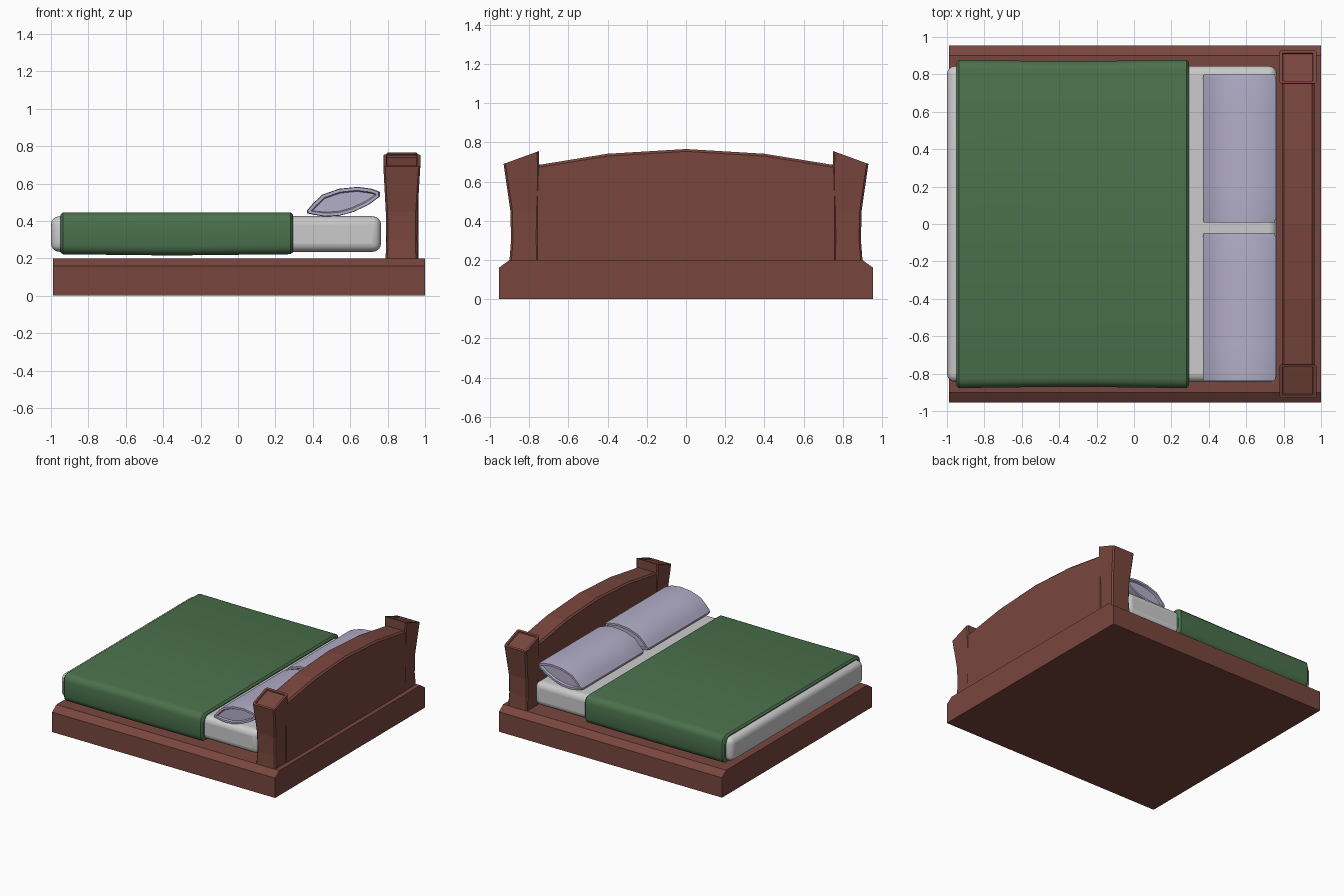
import bpy, bmesh, math

if "Cube" in bpy.data.objects:
    bpy.data.objects.remove(bpy.data.objects["Cube"])


def material(name, rgb):
    m = bpy.data.materials.new(name)
    m.diffuse_color = (*rgb, 1)
    m.use_nodes = True
    m.node_tree.nodes["Principled BSDF"].inputs["Base Color"].default_value = m.diffuse_color
    return m


WOOD = material("wood", (0.19, 0.062, 0.048))
GREEN = material("green_cloth", (0.07, 0.165, 0.072))
LILAC = material("lilac_cloth", (0.45, 0.42, 0.58))


def loft(rings):
    """Closed bmesh skinned through equal-length rings of points."""
    bm = bmesh.new()
    vs = [[bm.verts.new(p) for p in r] for r in rings]
    n = len(vs[0])
    for a, b in zip(vs, vs[1:]):
        for i in range(n):
            j = (i + 1) % n
            bm.faces.new((a[i], a[j], b[j], b[i]))
    bm.faces.new(vs[0])
    bm.faces.new(vs[-1])
    bmesh.ops.recalc_face_normals(bm, faces=bm.faces)
    return bm


def finish(bm, name, mat=None, bevel=0, segments=1, smooth=None):
    me = bpy.data.meshes.new(name)
    bm.to_mesh(me)
    bm.free()
    ob = bpy.data.objects.new(name, me)
    bpy.context.collection.objects.link(ob)
    if mat:
        me.materials.append(mat)
    if bevel:
        mod = ob.modifiers.new("bevel", 'BEVEL')
        mod.width, mod.segments = bevel, segments
        mod.limit_method, mod.angle_limit = 'ANGLE', math.radians(60)
    if smooth:
        bpy.ops.object.select_all(action='DESELECT')
        ob.select_set(True)
        bpy.context.view_layer.objects.active = ob
        bpy.ops.object.shade_smooth_by_angle(angle=math.radians(smooth))
    return ob


def mirrored(half):
    return half + [(-y, z) for y, z in reversed(half) if y]


# platform with chamfered long sides
prof = mirrored([(0.955, 0), (0.955, 0.16), (0.90, 0.2)])
finish(loft([[(x, y, z) for y, z in prof] for x in (-0.99, 1.0)]), "platform", WOOD)

# arched headboard panel
prof = mirrored([(0.77, 0.17), (0.77, 0.682), (0.4, 0.742), (0, 0.766)][:3] + [(0, 0.766)])
finish(loft([[(x, y, z) for y, z in prof] for x in (0.79, 0.965)]),
       "headboard_panel", WOOD, bevel=0.012)

# flared posts with slanted, recessed tops
for side, label in ((-1, "front"), (1, "back")):
    rings = []
    for x0, x1, y0, y1, z0, z1 in ((0.788, 0.962, 0.743, 0.902, 0.18, 0.18),
                                   (0.793, 0.958, 0.743, 0.893, 0.30, 0.30),
                                   (0.790, 0.960, 0.745, 0.896, 0.45, 0.45),
                                   (0.777, 0.975, 0.750, 0.931, 0.756, 0.690)):
        rings.append([(x0, side * y0, z0), (x1, side * y0, z0),
                      (x1, side * y1, z1), (x0, side * y1, z1)])
    bm = loft(rings)
    uprights = [e for e in bm.edges
                if abs(e.verts[0].co.z - e.verts[1].co.z) > 0.09]
    bmesh.ops.bevel(bm, geom=uprights, offset=0.01, segments=1, affect='EDGES')
    bm.normal_update()
    top = [f for f in bm.faces if f.normal.z > 0.7]
    bmesh.ops.inset_region(bm, faces=top, thickness=0.018, depth=0)
    bmesh.ops.inset_region(bm, faces=top, thickness=0.004, depth=-0.01)
    finish(bm, "post_" + label, WOOD)

# mattress with rounded edges
prof = [(-0.845, 0.235), (0.845, 0.235), (0.845, 0.425), (-0.845, 0.425)]
finish(loft([[(x, y, z) for y, z in prof] for x in (-1.0, 0.765)]),
       "mattress", bevel=0.045, segments=4, smooth=40)


# blanket draped over the mattress, tucked at the lower edges
def drape(w, top, bottom, r):
    half = [(w - r, bottom)]
    for cz, a0 in ((bottom + r, -60), (top - r, 0)):
        for k in range(3 if a0 else 4):
            a = math.radians(a0 + 30 * k)
            half.append((w - r + r * math.cos(a), cz + r * math.sin(a)))
    return half + [(-y, z) for y, z in reversed(half)]


xs = [-0.95, -0.936] + [-0.936 + 1.217 * k / 10 for k in range(1, 10)] + [0.281, 0.295]
rings = []
for i, x in enumerate(xs):
    edge = 0.012 if i in (0, len(xs) - 1) else 0
    wave = 0.003 * math.sin(4.5 * x)
    outer = drape(0.874 - edge + wave, 0.445 - edge, 0.219 + edge + wave, 0.05)
    inner = drape(0.846, 0.426, 0.234, 0.045)
    rings.append([(x, y, z) for y, z in outer + inner[::-1]])
finish(loft(rings), "blanket", GREEN, smooth=40)

# two tilted pillows: lens section with a rim around recessed ends
lens = [(0.368, 0.455), (0.40, 0.493), (0.45, 0.54), (0.54, 0.572), (0.64, 0.582),
        (0.715, 0.572), (0.758, 0.555), (0.758, 0.53), (0.70, 0.487), (0.62, 0.449),
        (0.54, 0.427), (0.46, 0.423), (0.37, 0.44)]
for label, y0, y1 in (("front", -0.84, -0.048), ("back", 0.008, 0.80)):
    rings = []
    for t in (0, 0.03, 0.25, 0.5, 0.75, 0.97, 1):
        s = 0.97 if t in (0, 1) else 1
        rings.append([(0.565 + (x - 0.565) * s, y0 + (y1 - y0) * t,
                       0.5 + (z - 0.5) * s) for x, z in lens])
    bm = loft(rings)
    bm.normal_update()
    for cap in [f for f in bm.faces if len(f.verts) > 4]:
        bmesh.ops.inset_region(bm, faces=[cap], thickness=0.016, depth=0)
        bmesh.ops.inset_region(bm, faces=[cap], thickness=0.006, depth=-0.015)
    finish(bm, "pillow_" + label, LILAC, smooth=35)
